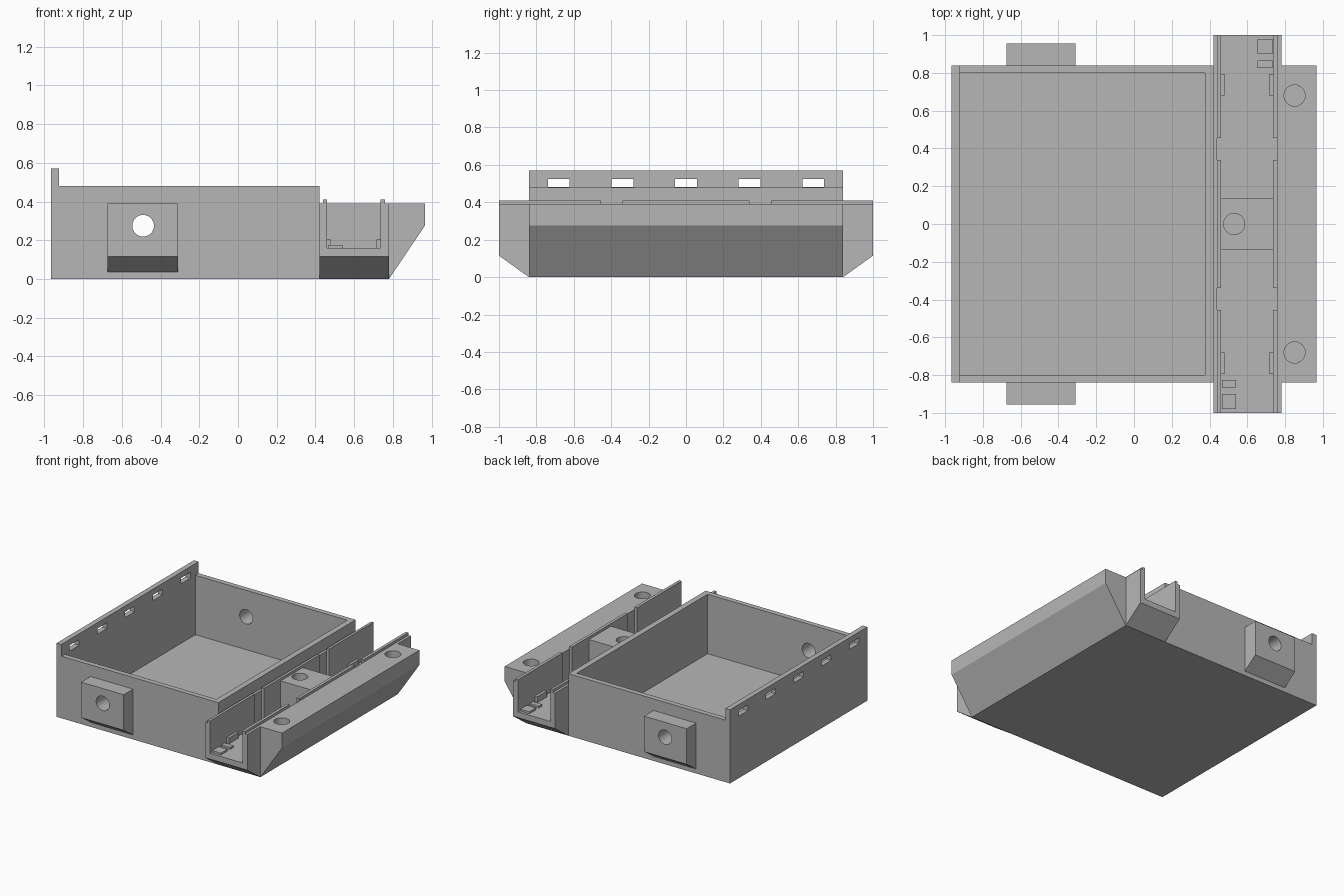
import bpy, bmesh, math
from mathutils import Vector

cube = bpy.data.objects.get("Cube")
if cube:
    bpy.data.objects.remove(cube, do_unlink=True)

grey = bpy.data.materials.new("plain grey")
grey.use_nodes = True
grey.diffuse_color = (0.47, 0.47, 0.47, 1)
grey.node_tree.nodes["Principled BSDF"].inputs["Base Color"].default_value = grey.diffuse_color


def prism(name, points, axis, low, high):
    """Extrude a closed profile along an axis; profile uses the other two axes in order."""
    bm = bmesh.new()

    def place(p, t):
        co = list(p)
        co.insert("xyz".index(axis), t)
        return bm.verts.new(Vector(co))

    base = bm.faces.new([place(p, low) for p in points])
    ext = bmesh.ops.extrude_face_region(bm, geom=[base])
    shift = [0, 0, 0]
    shift["xyz".index(axis)] = high - low
    moved = [g for g in ext["geom"] if isinstance(g, bmesh.types.BMVert)]
    bmesh.ops.translate(bm, verts=moved, vec=shift)
    bmesh.ops.recalc_face_normals(bm, faces=bm.faces[:])
    mesh = bpy.data.meshes.new(name)
    bm.to_mesh(mesh)
    bm.free()
    mesh.materials.append(grey)
    ob = bpy.data.objects.new(name, mesh)
    bpy.context.collection.objects.link(ob)
    return ob


def box(name, x, y, z):
    return prism(name, [(x[0], y[0]), (x[1], y[0]), (x[1], y[1]), (x[0], y[1])], "z", *z)


def cylinder(name, centre, axis, low, high, radius=0.056, sides=40):
    ring = [(centre[0] + radius * math.cos(2 * math.pi * i / sides),
             centre[1] + radius * math.sin(2 * math.pi * i / sides)) for i in range(sides)]
    return prism(name, ring, axis, low, high)


def cut(target, cutters):
    for cutter in cutters:
        cutter.hide_render = True
        mod = target.modifiers.new("cut", "BOOLEAN")
        mod.operation = "DIFFERENCE"
        mod.solver = "EXACT"
        mod.object = cutter
        bpy.context.view_layer.objects.active = target
        bpy.ops.object.modifier_apply(modifier=mod.name)
        bpy.data.objects.remove(cutter, do_unlink=True)


def side_range(side, a, b):
    return tuple(sorted((side * a, side * b)))


LEFT, WALL, DEPTH, TOP = -0.965, 0.42, 0.84, 0.39
PORT = (-0.49, 0.275)

# Open tray with a raised lip along one side
tray = prism("tray", [(LEFT, 0), (WALL, 0), (WALL, 0.48), (-0.925, 0.48),
                      (-0.925, 0.57), (LEFT, 0.57)], "y", -DEPTH, DEPTH)
cut(tray, [box("tray_cutter", (-0.925, 0.375), (-0.8, 0.8), (0.02, 0.7)),
           cylinder("port_cutter", PORT, "y", -1.2, 1.2)])
cut(tray, [box("slot_cutter", (-1.1, -0.9), (0.34 * i - 0.058, 0.34 * i + 0.058), (0.481, 0.525))
           for i in range(-2, 3)])

# Mounting bosses on both ends, sloped underneath
bosses = []
for side, label in ((-1, "front"), (1, "back")):
    profile = [(side * DEPTH, 0.035), (side * 0.955, 0.115), (side * 0.955, TOP), (side * DEPTH, TOP)]
    boss = prism(label + "_boss", profile, "x", -0.675, -0.31)
    cut(boss, [cylinder("port_cutter", PORT, "y", -1.2, 1.2)])
    bosses.append(boss)

# Long trough with sloped underside at both ends
trough = prism("trough", [(-DEPTH, 0), (DEPTH, 0), (1, 0.115), (1, TOP), (-1, TOP), (-1, 0.115)],
               "x", WALL, 0.78)
cut(trough, [box("trough_cutter", (0.44, 0.76), (-1.1, 1.1), (0.16, 0.6))])

# Rails lining the trough, broken by a gap on either side of the middle
for x, label in (((0.44, 0.46), "inner"), ((0.737, 0.76), "outer")):
    for y, place in (((-1, -0.455), "front"), ((-0.34, 0.34), "middle"), ((0.455, 1), "back")):
        box(f"{label}_{place}_rail", x, y, (0.16, 0.41))

# Centre block with a blind hole
centre_block = box("centre_block", (0.46, 0.737), (-0.135, 0.135), (0.16, TOP))
cut(centre_block, [cylinder("hole_cutter", (0.53, 0), "z", 0.2, 0.6)])

# Small tabs and contact plates on the trough floor
for side, label in ((-1, "front"), (1, "back")):
    for x, edge in (((0.46, 0.48), "inner"), ((0.715, 0.737), "outer")):
        box(f"{label}_{edge}_tab", x, side_range(side, 0.68, 0.795), (0.16, 0.205))
    plate_x = (0.465, 0.54) if side < 0 else (0.655, 0.732)
    box(label + "_large_contact", plate_x, side_range(side, 0.9, 0.98), (0.16, 0.175))
    box(label + "_small_contact", plate_x, side_range(side, 0.825, 0.865), (0.16, 0.175))

# Outer bar with a sloped underside and two blind holes
outer_bar = prism("outer_bar", [(0.78, 0), (0.965, 0.275), (0.965, TOP), (0.78, TOP)],
                  "y", -DEPTH, DEPTH)
cut(outer_bar, [cylinder("hole_cutter", (0.85, y), "z", 0.21, 0.6) for y in (-0.68, 0.68)])

# Round the hole walls, keep the edges crisp
for ob in [tray, centre_block, outer_bar] + bosses:
    bpy.ops.object.select_all(action="DESELECT")
    ob.select_set(True)
    bpy.context.view_layer.objects.active = ob
    bpy.ops.object.shade_smooth_by_angle(angle=math.radians(30))
